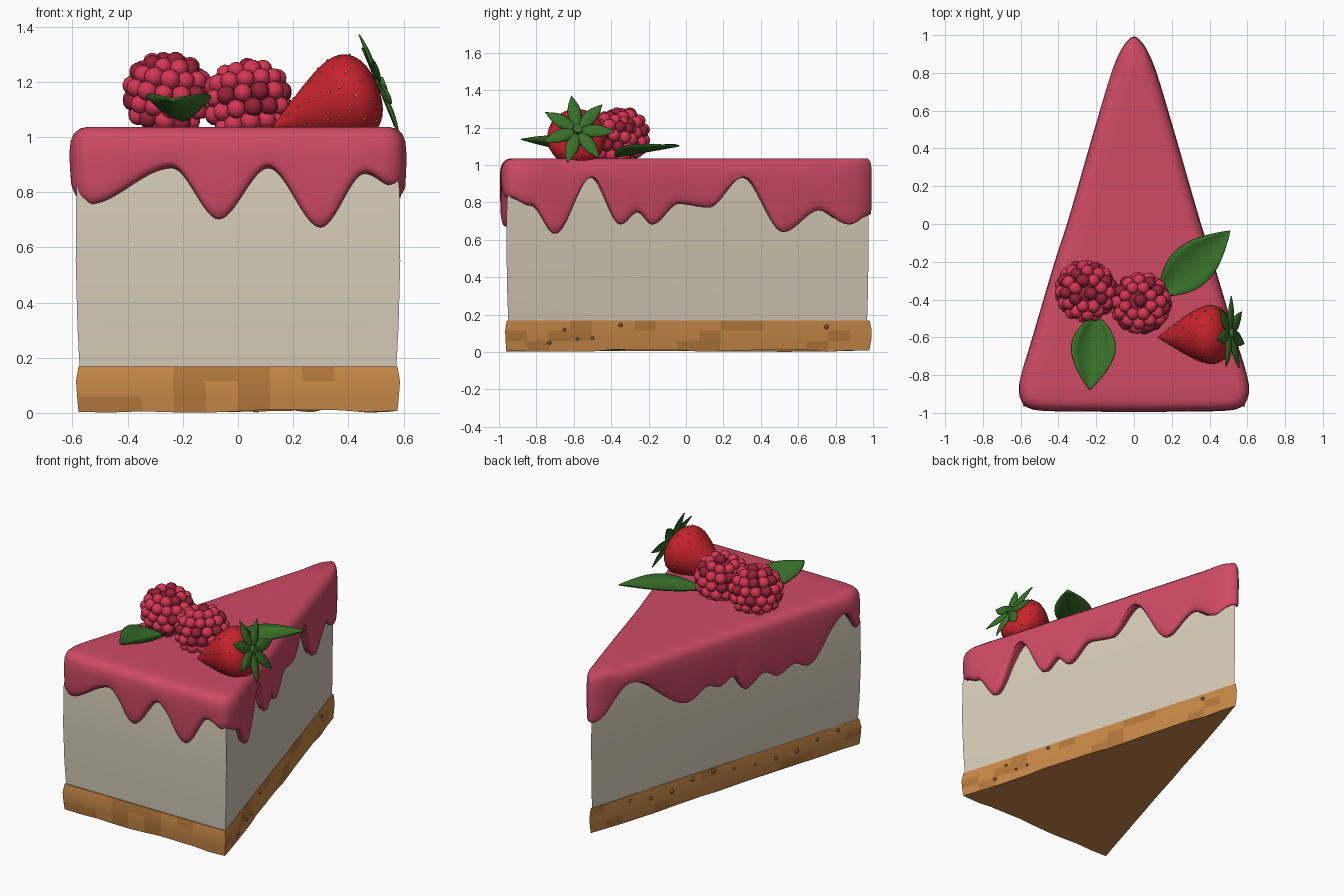
import bpy, bmesh, math, random
from mathutils import Vector, Matrix

random.seed(4)
if "Cube" in bpy.data.objects:
    bpy.data.objects.remove(bpy.data.objects["Cube"])


def material(name, *rgb):
    mat = bpy.data.materials.new(name)
    mat.use_nodes = True
    mat.diffuse_color = (*rgb, 1)
    shader = mat.node_tree.nodes["Principled BSDF"]
    shader.inputs["Base Color"].default_value = (*rgb, 1)
    shader.inputs["Roughness"].default_value = 0.6
    return mat


cream = material("cream", 0.67, 0.60, 0.48)
berry_glaze = material("berry_glaze", 0.62, 0.07, 0.13)
biscuit = material("biscuit", 0.58, 0.25, 0.065)
toasted = material("toasted_biscuit", 0.46, 0.19, 0.045)
crumb_brown = material("crumb_brown", 0.22, 0.09, 0.025)
raspberry_pink = material("raspberry_pink", 0.66, 0.036, 0.09)
raspberry_dark = material("raspberry_dark", 0.30, 0.015, 0.04)
strawberry_red = material("strawberry_red", 0.57, 0.016, 0.025)
seed_gold = material("seed_gold", 0.60, 0.38, 0.09)
leaf_green = material("leaf_green", 0.04, 0.16, 0.022)


def finish(name, bm, mats, angle=40):
    bmesh.ops.recalc_face_normals(bm, faces=bm.faces)
    mesh = bpy.data.meshes.new(name)
    bm.to_mesh(mesh)
    bm.free()
    for mat in mats:
        mesh.materials.append(mat)
    mesh.shade_smooth()
    mesh.set_sharp_from_angle(angle=math.radians(angle))
    obj = bpy.data.objects.new(name, mesh)
    bpy.context.collection.objects.link(obj)
    return obj


def loft(rings, cap_first=True, cap_last=True):
    bm = bmesh.new()
    rows = [[bm.verts.new(p) for p in ring] for ring in rings]
    count = len(rows[0])
    for a, b in zip(rows, rows[1:]):
        for i in range(count):
            j = (i + 1) % count
            bm.faces.new((a[i], a[j], b[j], b[i]))
    if cap_first:
        bm.faces.new(rows[0])
    if cap_last:
        bm.faces.new(rows[-1])
    return bm


def wedge(half, front, tip, z, jitter=0.0):
    corners = [Vector((-half, front, z)), Vector((half, front, z)), Vector((0, tip, z))]
    ring = []
    for k, steps in enumerate((10, 17, 17)):
        for i in range(steps):
            p = corners[k].lerp(corners[(k + 1) % 3], i / steps)
            p.z += random.uniform(0, jitter)
            ring.append(p)
    return ring


def ball(bm, matrix, radius, mat=0, detail=2):
    made = bmesh.ops.create_icosphere(bm, subdivisions=detail, radius=radius, matrix=matrix)
    for face in {f for v in made["verts"] for f in v.link_faces}:
        face.material_index = mat


# Biscuit base with toasted patches and a ragged underside
crust = loft([wedge(0.578, -0.96, 0.98, 0, 0.014), wedge(0.583, -0.965, 0.99, 0.06),
              wedge(0.587, -0.967, 0.993, 0.115), wedge(0.578, -0.958, 0.982, 0.168)])
for face in crust.faces:
    if len(face.verts) == 4 and random.random() < 0.22:
        face.material_index = 1
finish("biscuit_base", crust, [biscuit, toasted], 30)

# Loose crumbs on both long sides
crumbs = bmesh.new()
spots = [(1, -0.65, 0.12), (1, -0.73, 0.05), (1, -0.58, 0.07), (1, -0.5, 0.075),
         (1, -0.35, 0.145), (1, 0.75, 0.135)]
spots += [(-1, -0.8 + 0.15 * i, random.uniform(0.08, 0.15)) for i in range(11)]
for side, y, z in spots:
    x = side * 0.586 * (0.99 - y) / 1.957
    ball(crumbs, Matrix.Translation((x, y, z)), random.uniform(0.008, 0.014))
finish("crumbs", crumbs, [crumb_brown])

# Slightly bulging cream filling
filling = loft([wedge(0.574, -0.95, 0.968, 0.165), wedge(0.582, -0.956, 0.973, 0.32),
                wedge(0.588, -0.96, 0.976, 0.55), wedge(0.586, -0.958, 0.974, 0.8),
                wedge(0.565, -0.94, 0.93, 1.0)])
finish("cream_filling", filling, [cream])


# Glaze outline: a rounded wedge, mirrored and splined
half = [(0, -0.995), (0.3, -0.992), (0.52, -0.985), (0.585, -0.955), (0.61, -0.88),
        (0.595, -0.79), (0.55, -0.64), (0.42, -0.2), (0.355, 0), (0.21, 0.5),
        (0.12, 0.8), (0.075, 0.91), (0.035, 0.97), (0, 0.993)]
control = [Vector(p) for p in half + [(-x, y) for x, y in half[-2:0:-1]]]
outline = []
for i, b in enumerate(control):
    a, c, d = control[i - 1], control[(i + 1) % len(control)], control[(i + 2) % len(control)]
    tb = (c - a) * (c - b).length / ((c - b).length + (b - a).length)
    tc = (d - b) * (c - b).length / ((c - b).length + (d - c).length)
    steps = max(3, int((c - b).length / 0.012))
    for s in range(steps):
        t = s / steps
        h = t * t * (3 - 2 * t)
        outline.append(b * (1 - h) + c * h + tb * t * (1 - t) ** 2 - tc * t * t * (1 - t))

# Drip edge heights: peaks and valleys along each side
front_drips = [(-0.57, 0.77), (-0.54, 0.755), (-0.24, 0.885), (-0.07, 0.70), (0.11, 0.885),
               (0.3, 0.67), (0.46, 0.865), (0.57, 0.82)]
right_drips = [(-0.95, 0.82), (-0.82, 0.78), (-0.69, 0.63), (-0.5, 0.93), (-0.34, 0.68),
               (-0.25, 0.745), (-0.17, 0.68), (-0.03, 0.79), (0.13, 0.77), (0.31, 0.93),
               (0.53, 0.64), (0.72, 0.755), (0.88, 0.68), (0.99, 0.73)]
left_drips = [(-0.95, 0.77), (-0.79, 0.91), (-0.54, 0.65), (-0.44, 0.69), (-0.32, 0.65),
              (-0.22, 0.70), (-0.09, 0.63), (0, 0.74), (0.09, 0.70), (0.18, 0.73),
              (0.32, 0.67), (0.76, 0.93), (0.99, 0.73)]


def drip(p):
    table, u = (front_drips, p.x) if p.y < -0.955 else (right_drips if p.x > 0 else left_drips, p.y)
    u = min(max(u, table[0][0]), table[-1][0])
    for (u0, z0), (u1, z1) in zip(table, table[1:]):
        if u <= u1:
            t = (u - u0) / (u1 - u0)
            return z0 + (z1 - z0) * t * t * (3 - 2 * t)


def inset_ring(inset, height):
    ring = []
    for i, p in enumerate(outline):
        tangent = (outline[(i + 1) % len(outline)] - outline[i - 1]).normalized()
        amount = inset * min(1, max(0.4, (1 - p.y) / 0.2))
        ring.append(Vector((p.x - tangent.y * amount, p.y + tangent.x * amount, height(drip(p)))))
    return ring


rim = inset_ring(0.06, lambda b: 1.036)
middle = Vector((0, -0.35, 1.034))
rings = [[middle.lerp(p, s) for p in rim] for s in (0.02, 0.3, 0.6, 0.85)] + [rim]
for inset, z in ((0.035, 1.029), (0.014, 1.01), (0.004, 0.985)):
    rings.append(inset_ring(inset, lambda b: z))
for inset, blend in ((0, 0.85), (0, 0.6), (0.002, 0.35), (0.004, 0.15)):
    rings.append(inset_ring(inset, lambda b: b + (0.97 - b) * blend))
for inset, lift in ((0.012, 0.012), (0.024, 0.002), (0.038, 0.002), (0.05, 0.012)):
    rings.append(inset_ring(inset, lambda b: b + lift))
rings.append([Vector((p.x * 0.6, p.y * 0.93, drip(p) + 0.03)) for p in outline])
finish("dripping_glaze", loft(rings, cap_last=False), [berry_glaze], 80)


# Raspberries: staggered rows of small round beads over a dark core
def raspberry(name, center, tilt):
    bm = bmesh.new()
    frame = Matrix.Translation(center) @ Matrix.Rotation(tilt, 4, "X") @ Matrix.Rotation(tilt, 4, "Y")
    ball(bm, frame, 0.122, 1, 3)
    for row in range(7):
        phi = math.radians(4 + 26 * row)
        radius = 0.134 * math.sin(phi) ** 0.85
        count = max(1, round(math.tau * radius / 0.062))
        for i in range(count):
            a = math.tau * (i + row % 2 / 2) / count
            spot = Vector((radius * math.cos(a), radius * math.sin(a), 0.122 * math.cos(phi)))
            ball(bm, frame @ Matrix.Translation(spot), random.uniform(0.033, 0.038),
                 1 if random.random() < 0.25 else 0)
    finish(name, bm, [raspberry_pink, raspberry_dark], 60)


raspberry("raspberry_back", (-0.255, -0.355, 1.155), 0.12)
raspberry("raspberry_front", (0.035, -0.42, 1.13), -0.12)


# Leaf blade between two points, cupped across and arched along
def blade(bm, base, tip, width, up, cup, arch):
    along = tip - base
    side = up.cross(along).normalized()
    up = along.cross(side).normalized()
    grid = []
    for i in range(15):
        t = i / 14
        w = math.sin(math.pi * t ** 0.9)
        grid.append([bm.verts.new(base + along * t + side * (width / 2 * w * v / 3)
                                  + up * (cup * w * (v / 3) ** 2 + arch * math.sin(math.pi * t)))
                     for v in range(-3, 4)])
    for a, b in zip(grid, grid[1:]):
        for j in range(6):
            bm.faces.new((a[j], a[j + 1], b[j + 1], b[j]))
    bmesh.ops.remove_doubles(bm, verts=bm.verts, dist=0.0005)


def foliage(name, bm):
    obj = finish(name, bm, [leaf_green], 60)
    solid = obj.modifiers.new("thickness", "SOLIDIFY")
    solid.thickness = 0.006


for name, base, tip, width, cup, arch in (
        ("front_leaf", (-0.2, -0.48, 1.06), (-0.235, -0.88, 1.14), 0.23, 0.065, -0.01),
        ("side_leaf", (0.13, -0.38, 1.045), (0.51, -0.035, 1.105), 0.23, 0.035, 0.0)):
    leaf = bmesh.new()
    blade(leaf, Vector(base), Vector(tip), width, Vector((0, 0, 1)), cup, arch)
    foliage(name, leaf)

# Strawberry lying on its side
point, crown = Vector((0.125, -0.6, 1.035)), Vector((0.505, -0.58, 1.185))
axis = (crown - point).normalized()
turn = axis.to_track_quat("Z", "Y")


def skin(t, a):
    r = 0.157 * max(0, math.sin(math.pi * t ** 2.4)) ** 0.4
    return point.lerp(crown, t) + turn @ Vector((r * math.cos(a), r * math.sin(a), 0))


levels = [0.01, 0.03] + [0.06 * i for i in range(1, 16)] + [0.94, 0.97, 0.99, 0.999]
finish("strawberry", loft([[skin(t, math.tau * k / 32) for k in range(32)] for t in levels]),
       [strawberry_red], 80)

# Seeds in staggered rows, stretched along the fruit
seeds = bmesh.new()
for row in range(8):
    t = 0.17 + 0.1 * row
    count = 5 + min(row, 5)
    for k in range(count):
        a = math.tau * (k + row % 2 / 2) / count
        pose = Matrix.Translation(skin(t, a)) @ turn.to_matrix().to_4x4()
        ball(seeds, pose @ Matrix.Diagonal((0.7, 0.7, 1.3, 1)), 0.0055, 0, 1)
finish("strawberry_seeds", seeds, [seed_gold])

# Leafy cap and stem stub
cap = bmesh.new()
for k in range(7):
    a = math.tau * k / 7
    out = turn @ Vector((math.cos(a), math.sin(a), 0))
    start = crown + axis * 0.008
    if k == 0:
        first = out
    # one leaf points straight up the tilted plane
    upward = (Vector((0, 0, 1)) - axis * axis.z).normalized()
    out = Matrix.Rotation(a + 0.15, 3, axis) @ upward
    blade(cap, start, start + out * 0.2 + axis * 0.005 * (k % 3), 0.075, axis, -0.012, 0.012)
foliage("strawberry_cap", cap)
stub = bmesh.new()
bmesh.ops.create_cone(stub, cap_ends=True, segments=16, radius1=0.03, radius2=0.024, depth=0.03,
                      matrix=Matrix.Translation(crown + axis * 0.015) @ turn.to_matrix().to_4x4())
finish("stem_stub", stub, [leaf_green])
